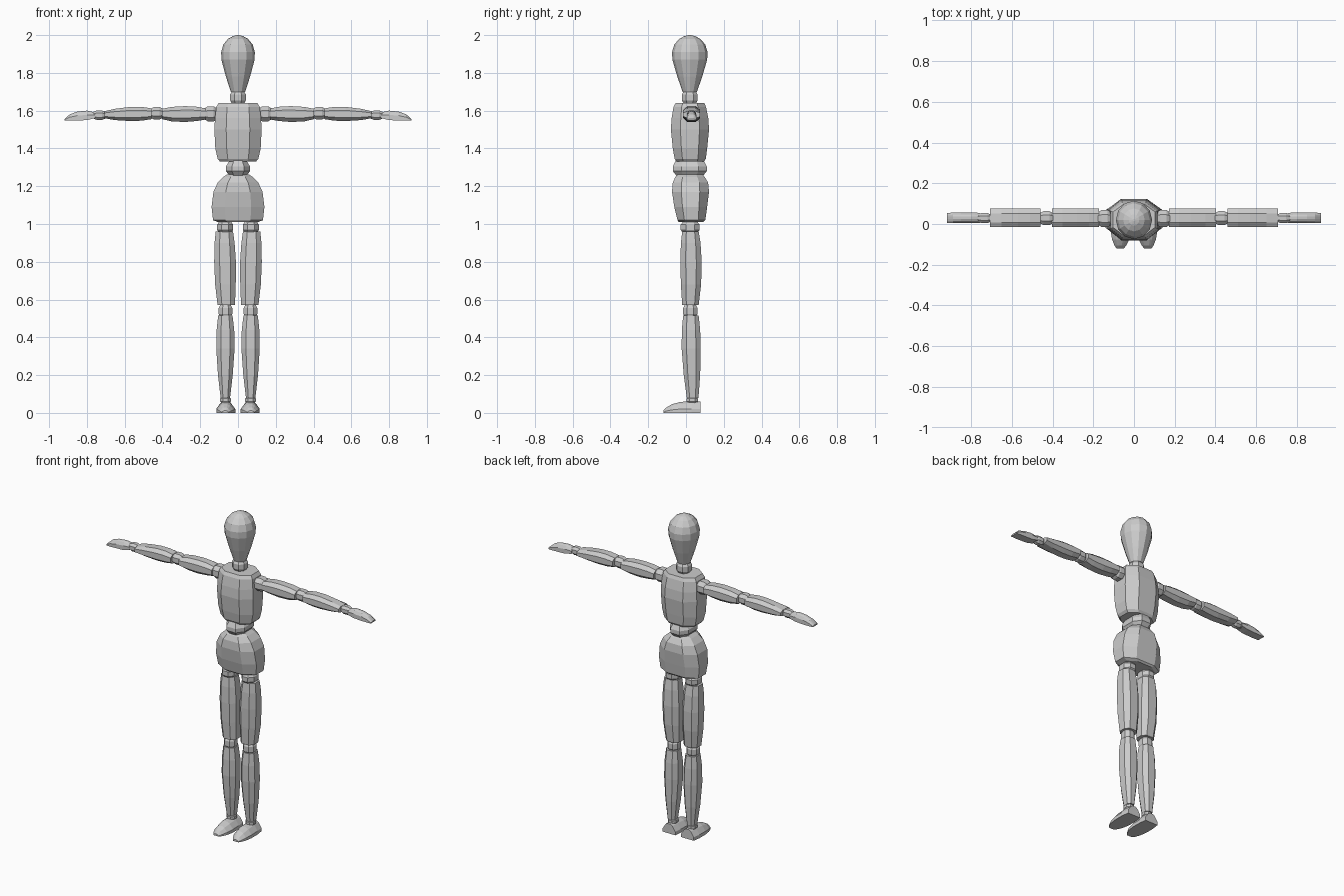
import bpy, bmesh, math

# Unit cross-sections, each spanning -1..1 both ways


def octagon(c):
    return [(1, -c), (1, c), (c, 1), (-c, 1), (-1, c), (-1, -c), (-c, -1), (c, -1)]


def ngon(n):
    return [(math.cos(2 * math.pi * i / n), math.sin(2 * math.pi * i / n)) for i in range(n)]


FOOT = [(-1, -1), (1, -1), (1, -0.3), (0.55, 0.7), (0.25, 1), (-0.25, 1), (-0.55, 0.7), (-1, -0.3)]
HAND = [(-1, -1), (1, -1), (1, 0.1), (0.6, 0.8), (0.25, 1), (-0.25, 1), (-0.6, 0.8), (-1, 0.1)]


def loft(name, axis, shape, sections, mirror=False):
    """Sections are (position on axis, low a, high a, low b, high b)."""
    for side in ((1, -1) if mirror else (1,)):
        bm = bmesh.new()
        rings = []
        for t, a0, a1, b0, b1 in sections:
            ring = []
            for u, v in shape:
                a = (a0 + a1) / 2 + u * (a1 - a0) / 2
                b = (b0 + b1) / 2 + v * (b1 - b0) / 2
                x, y, z = {'x': (t, a, b), 'y': (a, t, b), 'z': (a, b, t)}[axis]
                ring.append(bm.verts.new((x * side, y, z)))
            rings.append(ring)
        n = len(shape)
        for r, s in zip(rings, rings[1:]):
            for i in range(n):
                j = (i + 1) % n
                bm.faces.new((r[i], r[j], s[j], s[i]))
        bm.faces.new(rings[0])
        bm.faces.new(rings[-1])
        bmesh.ops.recalc_face_normals(bm, faces=bm.faces)
        label = name if not mirror else ("right_" if side < 0 else "left_") + name
        mesh = bpy.data.meshes.new(label)
        bm.to_mesh(mesh)
        bm.free()
        bpy.context.collection.objects.link(bpy.data.objects.new(label, mesh))


def joint(name, axis, lo, hi, ca, cb, ra, rb, mirror=True):
    """Faceted ball joint between two limb ends."""
    d = hi - lo
    secs = [(lo + d * f, ca - ra * k, ca + ra * k, cb - rb * k, cb + rb * k)
            for f, k in ((0, 0.72), (0.28, 1), (0.72, 1), (1, 0.72))]
    loft(name, axis, octagon(0.45), secs, mirror)


# Head and neck
head = [(1.70, 0.038, 0.038), (1.78, 0.064, 0.066), (1.87, 0.088, 0.092), (1.91, 0.089, 0.094),
        (1.95, 0.078, 0.082), (1.98, 0.053, 0.056), (1.995, 0.026, 0.028), (2.0, 0.006, 0.006)]
loft("head", 'z', ngon(12), [(z, -a, a, 0.02 - b, 0.02 + b) for z, a, b in head])
joint("neck", 'z', 1.635, 1.705, 0, 0.02, 0.042, 0.042, False)

# Torso, waist and hips
loft("chest", 'z', octagon(0.5), [
    (1.33, -0.095, 0.095, -0.05, 0.095), (1.345, -0.108, 0.108, -0.06, 0.105),
    (1.40, -0.12, 0.12, -0.07, 0.112), (1.50, -0.125, 0.125, -0.08, 0.122),
    (1.56, -0.122, 0.122, -0.076, 0.118), (1.62, -0.115, 0.115, -0.066, 0.106),
    (1.64, -0.103, 0.103, -0.055, 0.097)])
loft("waist", 'z', octagon(0.5), [
    (1.255, -0.045, 0.045, -0.05, 0.09), (1.28, -0.064, 0.064, -0.07, 0.11),
    (1.305, -0.064, 0.064, -0.07, 0.11), (1.335, -0.045, 0.045, -0.055, 0.095)])
loft("hips", 'z', octagon(0.5), [
    (1.01, -0.105, 0.105, -0.038, 0.092), (1.02, -0.132, 0.132, -0.045, 0.102),
    (1.09, -0.14, 0.14, -0.062, 0.112), (1.17, -0.13, 0.13, -0.074, 0.122),
    (1.22, -0.107, 0.107, -0.07, 0.117), (1.25, -0.076, 0.076, -0.056, 0.098),
    (1.262, -0.058, 0.058, -0.045, 0.088)])

# Legs
joint("hip_joint", 'z', 0.95, 1.015, 0.068, 0.022, 0.042, 0.05)
loft("thigh", 'z', octagon(0.5), [
    (0.57, 0.016, 0.108, -0.02, 0.067), (0.68, 0.012, 0.121, -0.027, 0.08),
    (0.80, 0.011, 0.126, -0.03, 0.083), (0.90, 0.018, 0.124, -0.027, 0.077),
    (0.96, 0.026, 0.118, -0.02, 0.067)], True)
joint("knee", 'z', 0.505, 0.575, 0.066, 0.023, 0.036, 0.038)
loft("shin", 'z', octagon(0.5), [
    (0.08, 0.042, 0.092, 0.004, 0.066), (0.20, 0.028, 0.106, -0.012, 0.075),
    (0.34, 0.018, 0.115, -0.023, 0.078), (0.44, 0.02, 0.113, -0.022, 0.075),
    (0.515, 0.029, 0.105, -0.015, 0.067)], True)
joint("ankle", 'z', 0.05, 0.085, 0.066, 0.033, 0.028, 0.03)
loft("foot", 'y', FOOT, [
    (0.078, 0.02, 0.108, 0, 0.06), (0.03, 0.015, 0.115, 0, 0.062),
    (-0.03, 0.014, 0.115, 0, 0.058), (-0.075, 0.023, 0.108, 0, 0.046),
    (-0.105, 0.038, 0.096, 0, 0.028), (-0.12, 0.05, 0.086, 0, 0.012)], True)

# Arms
joint("shoulder", 'x', 0.11, 0.178, 0.027, 1.583, 0.042, 0.04)
loft("upper_arm", 'x', octagon(0.5), [
    (0.172, -0.015, 0.075, 1.553, 1.612), (0.22, -0.015, 0.075, 1.545, 1.621),
    (0.28, -0.015, 0.075, 1.54, 1.624), (0.35, -0.015, 0.075, 1.543, 1.62),
    (0.402, -0.015, 0.075, 1.555, 1.61)], True)
joint("elbow", 'x', 0.397, 0.463, 0.029, 1.586, 0.034, 0.033)
loft("forearm", 'x', octagon(0.5), [
    (0.458, -0.015, 0.075, 1.555, 1.612), (0.51, -0.015, 0.075, 1.547, 1.62),
    (0.57, -0.015, 0.075, 1.545, 1.62), (0.65, -0.015, 0.075, 1.55, 1.61),
    (0.708, -0.015, 0.075, 1.56, 1.597)], True)
joint("wrist", 'x', 0.703, 0.765, 0.029, 1.576, 0.025, 0.025)
loft("hand", 'x', HAND, [
    (0.757, 0.006, 0.055, 1.56, 1.591), (0.80, 0.004, 0.056, 1.55, 1.6),
    (0.85, 0.004, 0.056, 1.548, 1.595), (0.89, 0.004, 0.056, 1.547, 1.581),
    (0.918, 0.006, 0.054, 1.547, 1.556)], True)
